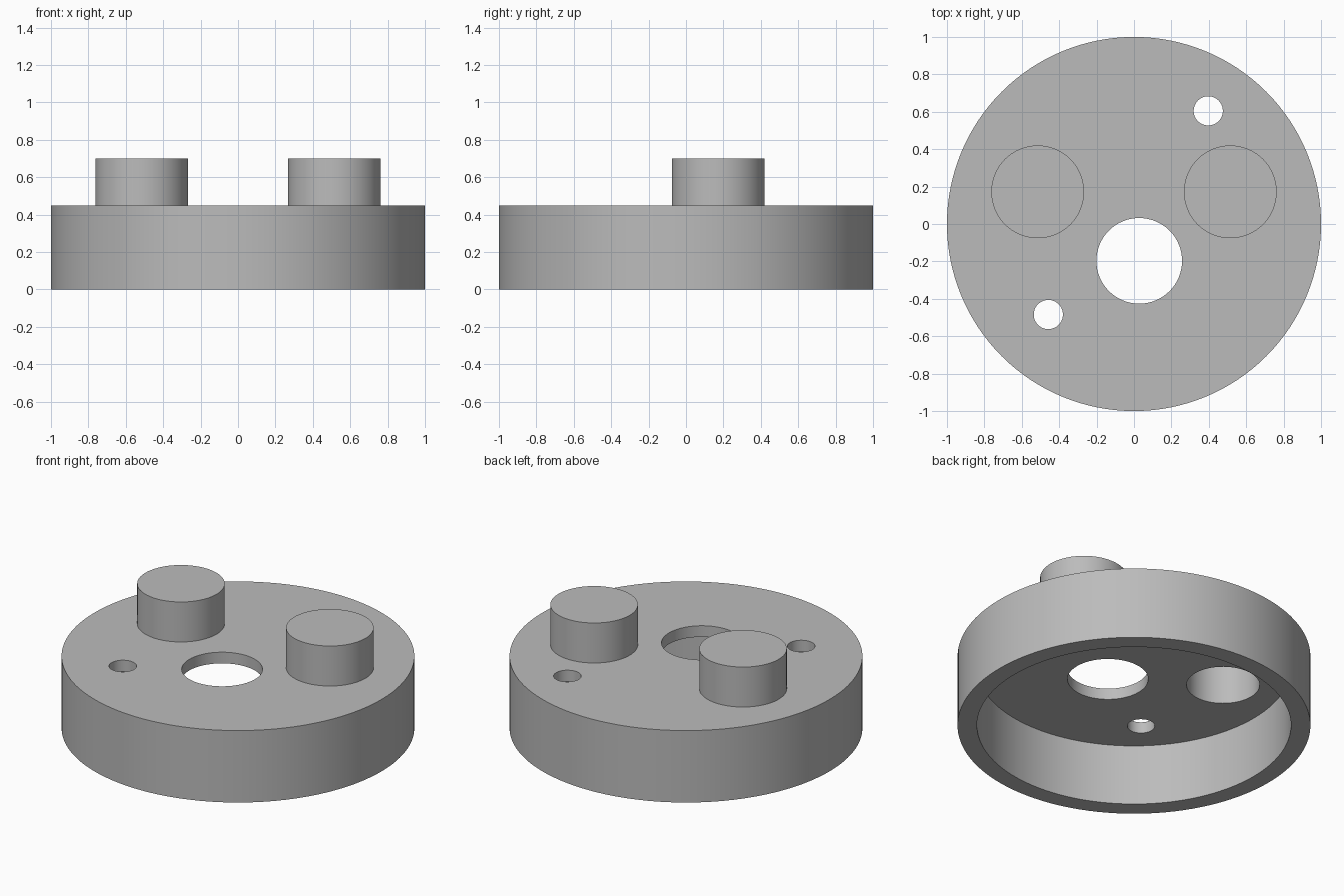
import bpy
import math

# Remove the default cube
cube = bpy.data.objects.get("Cube")
if cube:
    bpy.data.objects.remove(cube, do_unlink=True)

# Single plain grey
grey = bpy.data.materials.new("grey")
grey.use_nodes = True
colour = (0.5, 0.5, 0.5, 1)
grey.diffuse_color = colour
grey.node_tree.nodes["Principled BSDF"].inputs["Base Color"].default_value = colour

HEIGHT = 0.45        # top face of the base
CEILING = 0.38       # underside of the top plate
PEG_TOP = 0.7
BELOW = -0.1         # cutters start under the base
PEGS = [(-0.515, 0.172), (0.515, 0.172)]
HOLES = [(0.028, -0.197, 0.229), (0.397, 0.605, 0.078), (-0.458, -0.484, 0.078)]


def cylinder(name, x, y, radius, bottom, top, sides=64):
    bpy.ops.mesh.primitive_cylinder_add(
        vertices=sides, radius=radius, depth=top - bottom,
        location=(x, y, (bottom + top) / 2))
    obj = bpy.context.object
    obj.name = name
    obj.data.materials.append(grey)
    return obj


def combine(target, tool, operation):
    """Apply a boolean and discard the tool object."""
    mod = target.modifiers.new(operation.lower(), 'BOOLEAN')
    mod.operation = operation
    mod.solver = 'EXACT'
    mod.object = tool
    bpy.context.view_layer.objects.active = target
    bpy.ops.object.modifier_apply(modifier=mod.name)
    bpy.data.objects.remove(tool, do_unlink=True)


# Round base with its hollow underside
base = cylinder("round_base", 0, 0, 1, 0, HEIGHT, 128)
combine(base, cylinder("cavity_cutter", 0, 0, 0.89, BELOW, CEILING, 128), 'DIFFERENCE')

# Two pegs, closed on top and hollow from below
for x, y in PEGS:
    combine(base, cylinder("peg", x, y, 0.248, CEILING + 0.03, PEG_TOP), 'UNION')
    combine(base, cylinder("peg_cutter", x, y, 0.207, BELOW, PEG_TOP - 0.04), 'DIFFERENCE')

# Holes through the top plate
for x, y, radius in HOLES:
    combine(base, cylinder("hole_cutter", x, y, radius, BELOW, 1), 'DIFFERENCE')

# Smooth walls, crisp rims
bpy.ops.object.select_all(action='DESELECT')
base.select_set(True)
bpy.context.view_layer.objects.active = base
bpy.ops.object.shade_smooth_by_angle(angle=math.radians(30))
